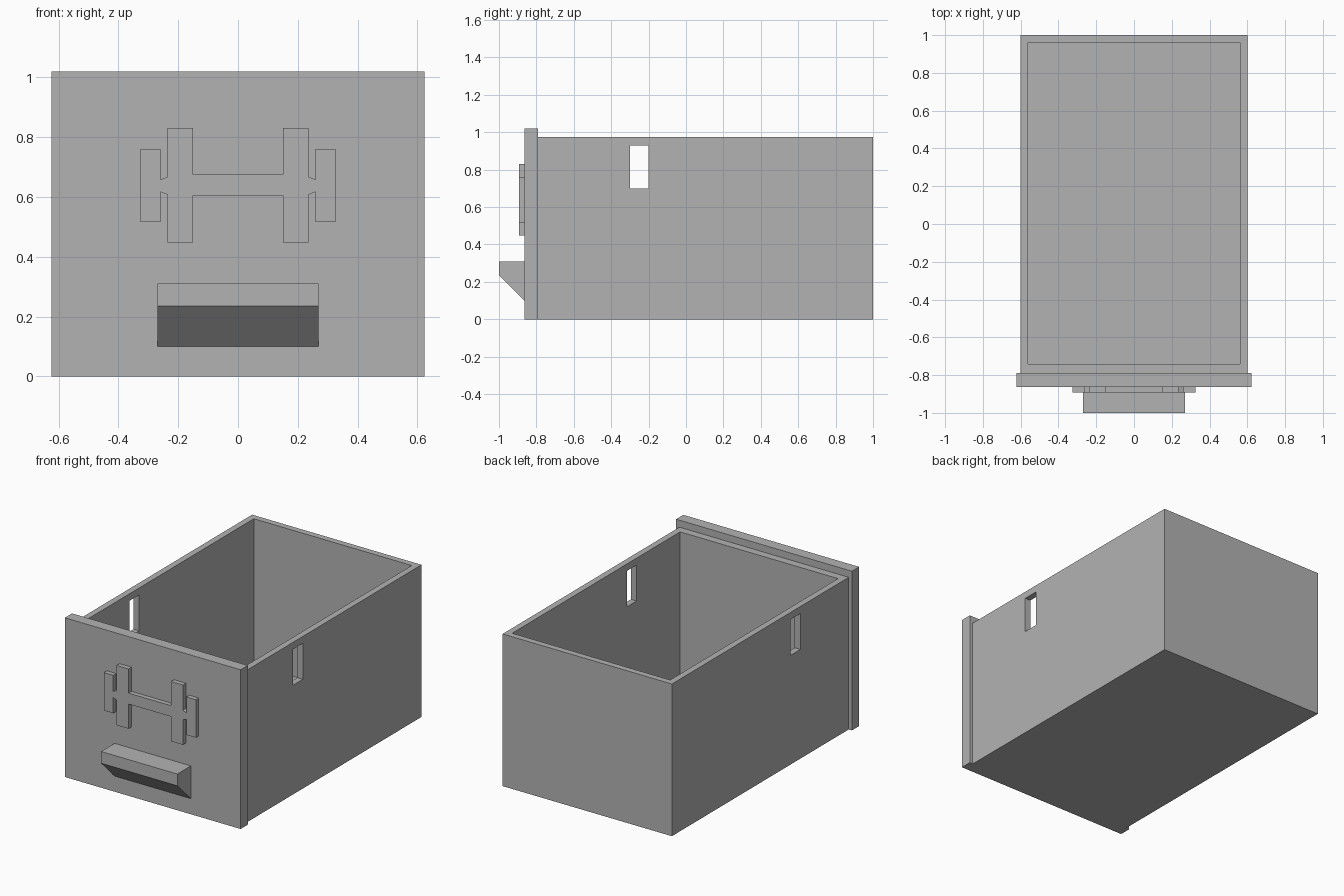
import bpy
import bmesh
from mathutils import Vector

if "Cube" in bpy.data.objects:
    bpy.data.objects.remove(bpy.data.objects["Cube"], do_unlink=True)

grey = bpy.data.materials.new("plain grey")
grey.use_nodes = True
colour = (0.45, 0.45, 0.45, 1)
grey.diffuse_color = colour
grey.node_tree.nodes["Principled BSDF"].inputs["Base Color"].default_value = colour


def prism(name, outline, depth):
    """Extrude a flat 3D outline along the depth vector."""
    bm = bmesh.new()
    face = bm.faces.new([bm.verts.new(p) for p in outline])
    out = bmesh.ops.extrude_face_region(bm, geom=[face])
    moved = [v for v in out["geom"] if isinstance(v, bmesh.types.BMVert)]
    bmesh.ops.translate(bm, verts=moved, vec=Vector(depth))
    bmesh.ops.recalc_face_normals(bm, faces=bm.faces)
    mesh = bpy.data.meshes.new(name)
    bm.to_mesh(mesh)
    bm.free()
    mesh.materials.append(grey)
    obj = bpy.data.objects.new(name, mesh)
    bpy.context.collection.objects.link(obj)
    return obj


def box(name, x, y, z):
    outline = [(x[0], y[0], z[0]), (x[1], y[0], z[0]),
               (x[1], y[1], z[0]), (x[0], y[1], z[0])]
    return prism(name, outline, (0, 0, z[1] - z[0]))


def cut(target, cutter):
    mod = target.modifiers.new(cutter.name, "BOOLEAN")
    mod.operation = "DIFFERENCE"
    mod.solver = "EXACT"
    mod.object = cutter
    cutter.hide_render = True
    cutter.hide_set(True)
    cutter.display_type = "WIRE"


FRONT = -0.863   # outer face of the front panel
BACK = -0.79     # where the panel meets the box

# Open box with a hollow and a slot through both side walls
drawer_box = box("drawer_box", (-0.6, 0.6), (BACK, 1), (0, 0.975))
cut(drawer_box, box("hollow_cutter", (-0.56, 0.56), (-0.74, 0.96), (0.04, 1.2)))
cut(drawer_box, box("slot_cutter", (-0.8, 0.8), (-0.3, -0.2), (0.7, 0.93)))

# Overhanging front panel
box("front_panel", (-0.623, 0.623), (FRONT, BACK), (0, 1.02))

# Pull handle with a sloped underside
side = [(FRONT, 0.31), (-1, 0.31), (-1, 0.235), (FRONT, 0.10)]
prism("pull_handle", [(-0.27, y, z) for y, z in side], (0.54, 0, 0))

# Raised dumbbell emblem: right half of the outline, then mirrored
upper = [(0.15, 0.675), (0.15, 0.83), (0.235, 0.83), (0.235, 0.668),
         (0.259, 0.658), (0.259, 0.76), (0.326, 0.76)]
lower = [(0.326, 0.517), (0.259, 0.517), (0.259, 0.617), (0.235, 0.607),
         (0.235, 0.447), (0.15, 0.447), (0.15, 0.605)]
half = upper + lower
outline = half + [(-x, z) for x, z in reversed(half)]
prism("dumbbell_emblem", [(x, FRONT, z) for x, z in outline], (0, -0.03, 0))
